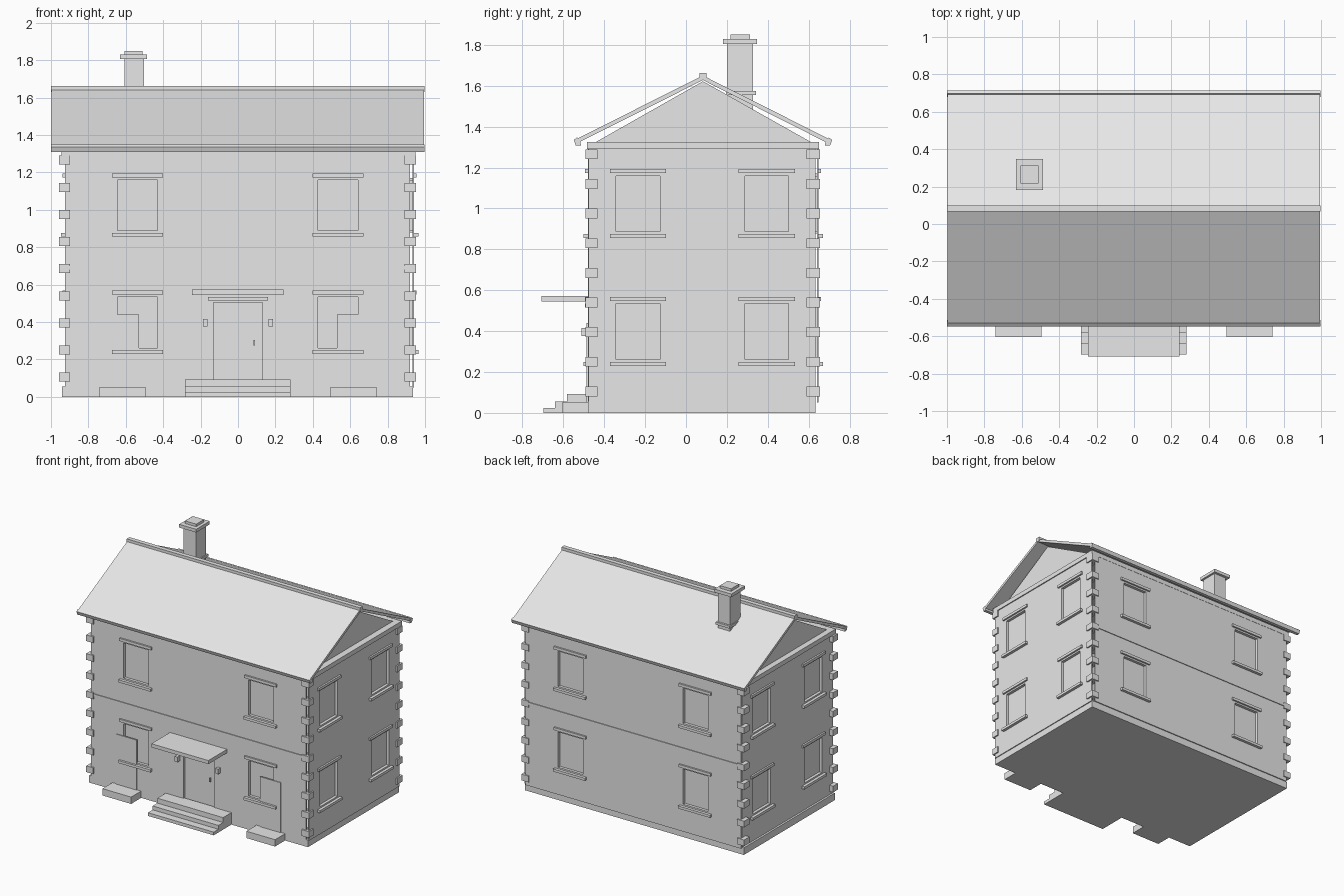
import bpy, bmesh

cube = bpy.data.objects.get("Cube")
if cube:
    bpy.data.objects.remove(cube, do_unlink=True)

stone = bpy.data.materials.new("pale_grey")
stone.use_nodes = True
GREY = (0.8, 0.8, 0.8, 1)
stone.diffuse_color = GREY
stone.node_tree.nodes["Principled BSDF"].inputs["Base Color"].default_value = GREY


def finish(name, bm):
    bmesh.ops.recalc_face_normals(bm, faces=bm.faces[:])
    mesh = bpy.data.meshes.new(name)
    bm.to_mesh(mesh)
    bm.free()
    mesh.materials.append(stone)
    obj = bpy.data.objects.new(name, mesh)
    bpy.context.collection.objects.link(obj)
    return obj


def box(name, xs, ys, zs):
    bm = bmesh.new()
    bmesh.ops.create_cube(bm, size=1)
    for v in bm.verts:
        for i, (a, b) in enumerate((xs, ys, zs)):
            v.co[i] = (a + b) / 2 + v.co[i] * (b - a)
    return finish(name, bm)


def extrude_x(name, profile, x0, x1):
    """Extrude a y-z profile along x."""
    bm = bmesh.new()
    face = bm.faces.new([bm.verts.new((x0, y, z)) for y, z in profile])
    new = bmesh.ops.extrude_face_region(bm, geom=[face])["geom"]
    bmesh.ops.translate(bm, vec=(x1 - x0, 0, 0),
                        verts=[g for g in new if isinstance(g, bmesh.types.BMVert)])
    return finish(name, bm)


# Outer plane and outward direction of each wall
SIDES = {"front": (1, -0.48, -1), "back": (1, 0.648, 1),
         "left": (0, 0.942, 1), "right": (0, -0.925, -1)}
WALL = 0.008


def on_wall(name, side, us, zs, ds):
    """Box on a wall: us along it, zs height, ds distance outward."""
    axis, plane, sign = SIDES[side]
    depth = sorted(plane + sign * d for d in ds)
    return box(f"{side}_{name}", *((us, depth) if axis else (depth, us)), zs)


def wall(side, us, zs, holes):
    """Thin panel with rectangular openings."""
    axis, plane, sign = SIDES[side]
    mid = plane - sign * WALL / 2
    ucuts = sorted(set(us) | {u for h in holes for u in h[0]})
    zcuts = sorted(set(zs) | {z for h in holes for z in h[1]})
    bm = bmesh.new()
    for u0, u1 in zip(ucuts, ucuts[1:]):
        for z0, z1 in zip(zcuts, zcuts[1:]):
            u, z = (u0 + u1) / 2, (z0 + z1) / 2
            if any(h[0][0] < u < h[0][1] and h[1][0] < z < h[1][1] for h in holes):
                continue
            corners = ((u0, z0), (u1, z0), (u1, z1), (u0, z1))
            bm.faces.new([bm.verts.new((a, mid, b) if axis else (mid, a, b)) for a, b in corners])
    bmesh.ops.remove_doubles(bm, verts=bm.verts[:], dist=0.0001)
    obj = finish(f"{side}_wall", bm)
    mod = obj.modifiers.new("thickness", "SOLIDIFY")
    mod.thickness, mod.offset = WALL, 0


# Plinth and cornice
box("plinth", (-0.94, 0.935), (-0.48, 0.634), (0, 0.055))
box("cornice", (-0.945, 0.95), (-0.485, 0.65), (1.29, 1.325))

# Walls with windows, lintels and sills
DOOR = ((-0.132, 0.132), (0.093, 0.505))
for side, (axis, plane, sign) in SIDES.items():
    centres = (-0.537, 0.535) if axis else (-0.235, 0.395)
    holes = []
    for c in centres:
        for base in (0.262, 0.888):
            us, zs = (c - 0.107, c + 0.107), (base, base + 0.272)
            holes.append((us, zs))
            wide = (c - 0.137, c + 0.137)
            on_wall("window_pane", side, (us[0] - 0.01, us[1] + 0.01),
                    (zs[0] - 0.01, zs[1] + 0.01), (-0.03, -0.022))
            on_wall("window_lintel", side, wide, (base + 0.285, base + 0.306), (-0.005, 0.013))
            on_wall("window_sill", side, wide, (base - 0.032, base - 0.012), (-0.005, 0.022))
            # Reveals around the recess
            for a, b in ((us[0] - 0.01, us[0]), (us[1], us[1] + 0.01)):
                on_wall("window_jamb", side, (a, b), zs, (-0.03, -0.004))
            for a, b in ((zs[0] - 0.01, zs[0]), (zs[1], zs[1] + 0.01)):
                on_wall("window_reveal", side, us, (a, b), (-0.03, -0.004))
    if side == "front":
        holes.append(DOOR)
    wall(side, (-0.925, 0.92) if axis else (-0.476, 0.634), (0.05, 1.3), holes)
    if axis:
        on_wall("floor_band", side, (-0.91, 0.92), (0.68, 0.70), (-0.004, 0.006))

# Corner stones
for i in range(9):
    z = 0.105 + i * 0.145
    for xs in ((-0.957, -0.897), (0.89, 0.952)):
        for ys in ((-0.492, -0.434), (0.59, 0.656)):
            box("corner_stone", xs, ys, (z - 0.024, z + 0.024))

# Main entrance
on_wall("main_door", "front", (-0.14, 0.14), (0.06, 0.515), (-0.03, -0.02))
on_wall("door_lintel", "front", (-0.16, 0.16), (0.515, 0.535), (-0.005, 0.013))
on_wall("door_handle", "front", (0.083, 0.091), (0.275, 0.305), (-0.021, -0.008))
for s in (-1, 1):
    on_wall("door_jamb", "front", sorted((s * 0.132, s * 0.142)), (0.06, 0.505), (-0.03, -0.004))
    on_wall("wall_lamp", "front", sorted((s * 0.163, s * 0.186)), (0.375, 0.415), (-0.004, 0.03))
box("entrance_canopy", (-0.247, 0.242), (-0.708, -0.475), (0.545, 0.573))
extrude_x("entrance_steps", [(-0.47, 0), (-0.698, 0), (-0.698, 0.025), (-0.64, 0.025),
                             (-0.64, 0.055), (-0.582, 0.055), (-0.582, 0.093), (-0.47, 0.093)],
          -0.284, 0.28)

# Side doors with their steps
for c in (-0.617, 0.617):
    on_wall("side_door", "front", (c - 0.087, c + 0.087), (0.05, 0.44), (-0.005, 0.006))
    box("side_step", (c - 0.123, c + 0.123), (-0.603, -0.47), (0, 0.053))

# Roof, gables, eaves and ridge
extrude_x("gable_attic", [(-0.45, 1.32), (0.62, 1.32), (0.083, 1.622)], -0.9, 0.9)
extrude_x("roof", [(-0.54, 1.338), (0.083, 1.65), (0.703, 1.338), (0.693, 1.32),
                   (0.083, 1.628), (-0.53, 1.32)], -0.998, 0.995)
for s in (-1, 1):
    eave = [(0.083 + s * d, z) for d, z in
            ((0.632, 1.335), (0.622, 1.308), (0.597, 1.308), (0.6, 1.33), (0.615, 1.348))]
    extrude_x("eave_board", eave, -1, 0.998)
box("ridge_cap", (-1, 0.998), (0.066, 0.1), (1.63, 1.663))

# Chimney
box("chimney_shaft", (-0.608, -0.502), (0.2, 0.328), (1.45, 1.81))
box("chimney_collar", (-0.615, -0.494), (0.195, 0.343), (1.555, 1.575))
box("chimney_cap", (-0.632, -0.486), (0.182, 0.348), (1.805, 1.83))
box("chimney_top", (-0.606, -0.51), (0.217, 0.313), (1.83, 1.85))
